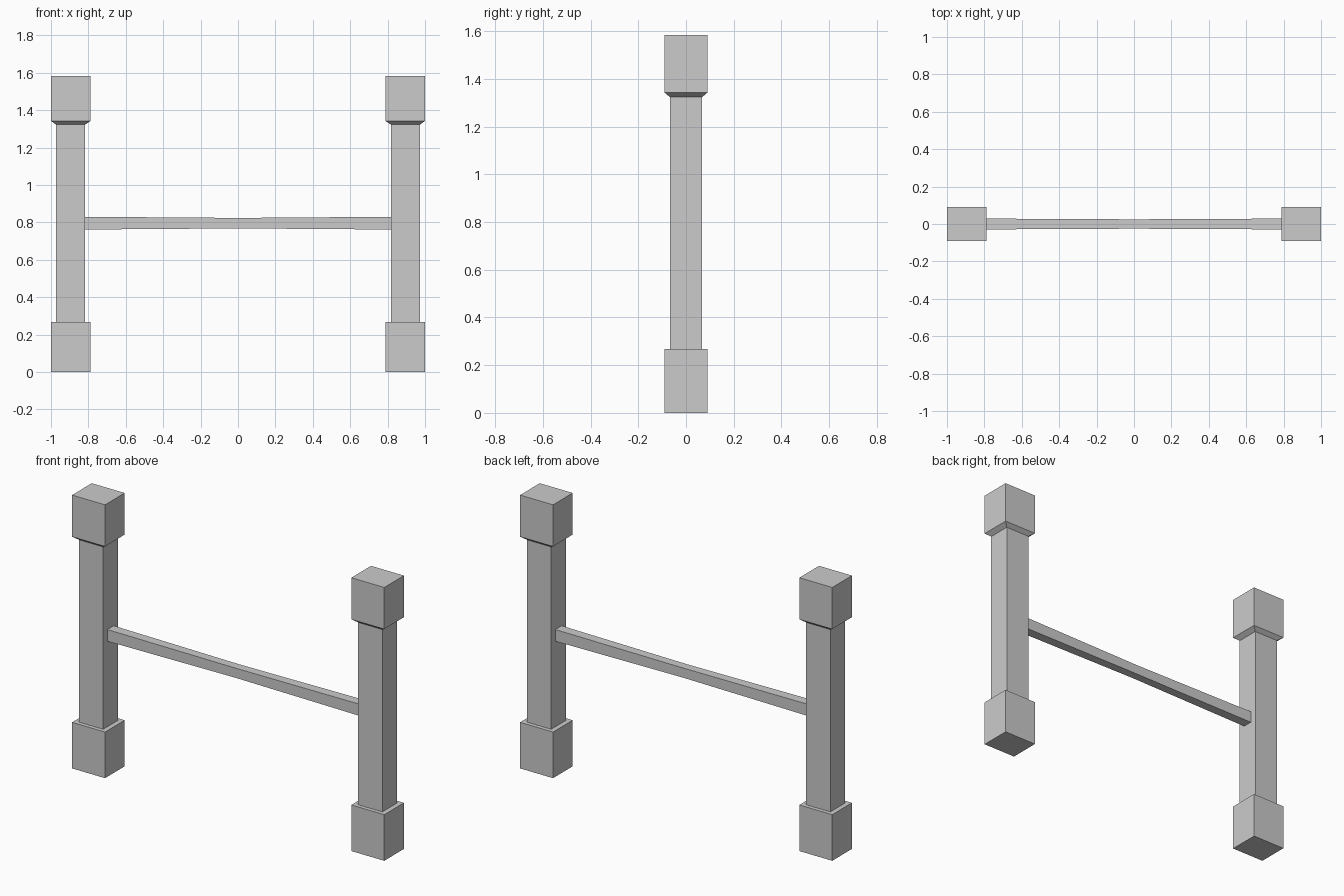
import bpy, bmesh

if "Cube" in bpy.data.objects:
    bpy.data.objects.remove(bpy.data.objects["Cube"])


def loft(name, rings):
    """Skin a chain of four-cornered rings and cap both ends."""
    bm = bmesh.new()
    loops = [[bm.verts.new(p) for p in ring] for ring in rings]
    for a, b in zip(loops, loops[1:]):
        for i in range(4):
            j = (i + 1) % 4
            bm.faces.new((a[i], a[j], b[j], b[i]))
    bm.faces.new(loops[0])
    bm.faces.new(loops[-1])
    bmesh.ops.recalc_face_normals(bm, faces=bm.faces)
    mesh = bpy.data.meshes.new(name)
    bm.to_mesh(mesh)
    bm.free()
    obj = bpy.data.objects.new(name, mesh)
    bpy.context.collection.objects.link(obj)
    return obj


CORNERS = [(-1, -1), (1, -1), (1, 1), (-1, 1)]
BLOCK = (0.1055, 0.09)
SHAFT = (0.0775, 0.067)

# Post: square base block, narrower shaft, head block with chamfered underside
profile = [(BLOCK, 0), (BLOCK, 0.267), (SHAFT, 0.267),
           (SHAFT, 1.323), (BLOCK, 1.342), (BLOCK, 1.583)]
for side, label in ((-1, "left"), (1, "right")):
    loft(label + "_post", [[(side * 0.8945 + sx * hx, sy * hy, z) for sx, sy in CORNERS]
                           for (hx, hy), z in profile])

# Crossbar: rectangular rail, slightly slimmer at mid-span
stations = [(-0.817, 0.029, 0.034), (0, 0.025, 0.028), (0.817, 0.029, 0.034)]
loft("crossbar", [[(x, sy * hy, 0.796 + sz * hz) for sy, sz in CORNERS]
                  for x, hy, hz in stations])
